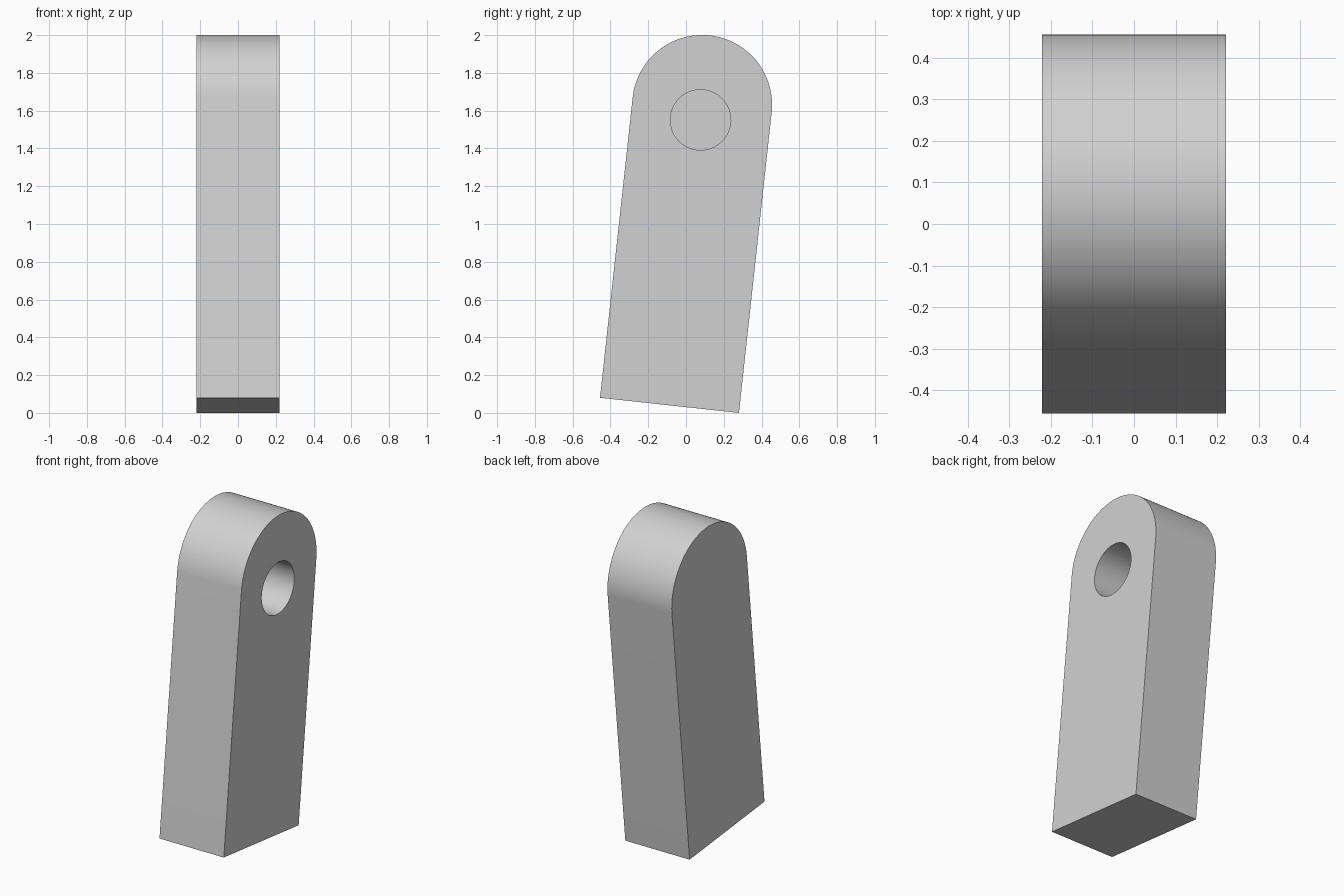
import bpy
import math

cube = bpy.data.objects.get("Cube")
if cube:
    bpy.data.objects.remove(cube, do_unlink=True)

HALF_X = 0.221       # half thickness
RADIUS = 0.37        # rounded top, also half the width
LENGTH = 1.6         # bottom edge to the centre of the rounded top
TILT = math.atan2(0.08, 0.735)
HOLE_R, HOLE_DEPTH, HOLE_DROP = 0.16, 0.3, 0.08
BASE_Y, BASE_Z = -0.0875, 0.04
SEGMENTS = 64

grey = bpy.data.materials.new("light grey")
grey.use_nodes = True
colour = (0.64, 0.64, 0.64, 1)
grey.diffuse_color = colour
grey.node_tree.nodes["Principled BSDF"].inputs["Base Color"].default_value = colour


def tilted(across, along):
    """Map lever coordinates to leaning y, z coordinates."""
    c, s = math.cos(TILT), math.sin(TILT)
    return (BASE_Y + across * c + along * s, BASE_Z - across * s + along * c)


def prism(name, outline, x0, x1):
    """Extrude a y, z outline from x0 to x1."""
    n = len(outline)
    verts = [(x, y, z) for x in (x0, x1) for y, z in outline]
    faces = [tuple(reversed(range(n))), tuple(range(n, 2 * n))]
    faces += [(i, (i + 1) % n, n + (i + 1) % n, n + i) for i in range(n)]
    mesh = bpy.data.meshes.new(name)
    mesh.from_pydata(verts, [], faces)
    mesh.materials.append(grey)
    obj = bpy.data.objects.new(name, mesh)
    bpy.context.collection.objects.link(obj)
    return obj


def arc(radius, along, sweep, count):
    return [tilted(radius * math.cos(sweep * i / SEGMENTS),
                   along + radius * math.sin(sweep * i / SEGMENTS))
            for i in range(count)]


# Leaning arm with a rounded top
outline = [tilted(-RADIUS, 0), tilted(RADIUS, 0)]
outline += arc(RADIUS, LENGTH, math.pi, SEGMENTS + 1)
arm = prism("lever_arm", outline, -HALF_X, HALF_X)

# Blind pin hole in the +x side
cutter = prism("pin_hole_cutter",
               arc(HOLE_R, LENGTH - HOLE_DROP, math.tau, SEGMENTS),
               HALF_X - HOLE_DEPTH, HALF_X + 0.1)

cut = arm.modifiers.new("pin_hole", 'BOOLEAN')
cut.operation = 'DIFFERENCE'
cut.solver = 'EXACT'
cut.object = cutter

bpy.ops.object.select_all(action='DESELECT')
arm.select_set(True)
bpy.context.view_layer.objects.active = arm
bpy.ops.object.modifier_apply(modifier=cut.name)
bpy.data.objects.remove(cutter, do_unlink=True)
bpy.ops.object.shade_smooth_by_angle(angle=math.radians(30))
